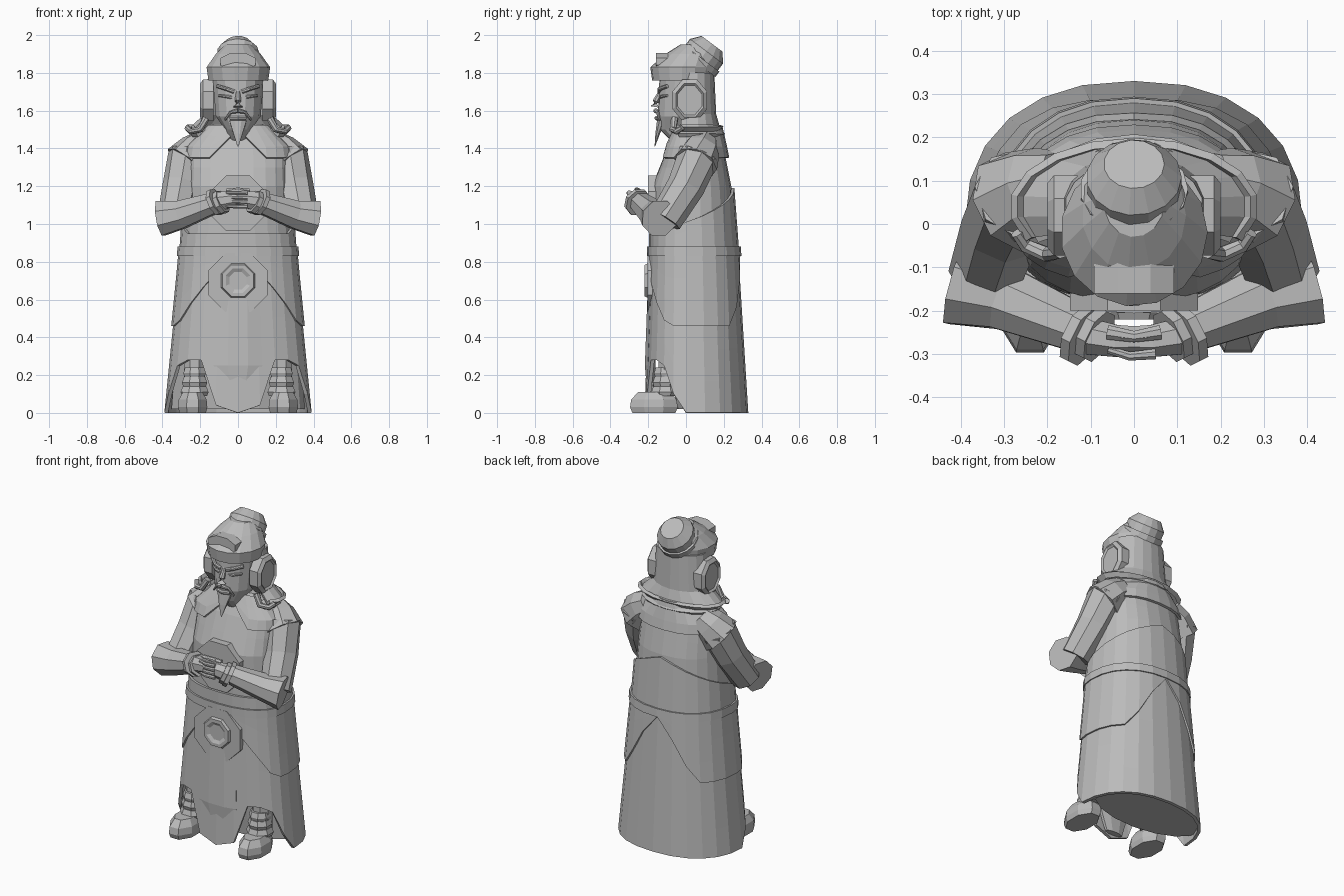
import bpy, bmesh, math
from mathutils import Vector

old = bpy.data.objects.get("Cube")
if old:
    bpy.data.objects.remove(old)

stone = bpy.data.materials.new("stone_grey")
stone.use_nodes = True
grey = (.5, .5, .5, 1)
stone.diffuse_color = grey
stone.node_tree.nodes["Principled BSDF"].inputs["Base Color"].default_value = grey

X, Y, Z = Vector((1, 0, 0)), Vector((0, 1, 0)), Vector((0, 0, 1))
OCTAGON = [22.5 + 45 * k for k in range(8)]
ROUND = range(0, 360, 24)
AROUND = range(0, 360, 15)
OPEN_FRONT = range(-30, 211, 20)


def loft(name, rings, cap=True, closed=True, thick=0):
    """Skin a list of equal-length point rings."""
    bm = bmesh.new()
    rows = [[bm.verts.new(point) for point in ring] for ring in rings]
    count = len(rows[0])
    for low, high in zip(rows, rows[1:]):
        for i in range(count if closed else count - 1):
            j = (i + 1) % count
            bm.faces.new((low[i], low[j], high[j], high[i]))
    if cap:
        bm.faces.new(rows[0])
        bm.faces.new(rows[-1])
    bmesh.ops.recalc_face_normals(bm, faces=bm.faces)
    mesh = bpy.data.meshes.new(name)
    bm.to_mesh(mesh)
    bm.free()
    mesh.materials.append(stone)
    part = bpy.data.objects.new(name, mesh)
    bpy.context.collection.objects.link(part)
    if thick:
        shell = part.modifiers.new("thickness", "SOLIDIFY")
        shell.thickness = thick
        shell.offset = 0


def oval(centre, axis, wide, high, angles):
    """Ring of points around an axis."""
    u = X if abs(axis.z) > .95 else axis.cross(Z).normalized()
    v = axis.cross(u)
    turns = [math.radians(a) for a in angles]
    return [Vector(centre) + u * wide * math.cos(t) + v * high * math.sin(t) for t in turns]


def stack(name, axis, layers, angles=OCTAGON, **options):
    """Layers of (centre, half width, half height) along one axis."""
    loft(name, [oval(c, axis, w, h, angles) for c, w, h in layers], **options)


def tube(name, points, start, end, side=1, flat=1):
    """Tapered limb through the points."""
    path = [Vector((x * side, y, z)) for x, y, z in points]
    last = len(path) - 1
    rings = []
    for i, centre in enumerate(path):
        along = (path[min(i + 1, last)] - path[max(i - 1, 0)]).normalized()
        radius = start + (end - start) * i / last
        rings.append(oval(centre, along, radius, radius * flat, OCTAGON))
    loft(name, rings)


# robed figure: height, half width, front depth, back depth
BODY = [(0, .38, -.21, .32), (.8, .3, -.18, .27), (1.2, .27, -.18, .24),
        (1.4, .26, -.1, .2), (1.53, .13, -.03, .17)]


def body(angle, z, off=0):
    """Point on the robe, with the angle measured from the front."""
    for below, above in zip(BODY, BODY[1:]):
        if z <= above[0]:
            break
    t = (z - below[0]) / (above[0] - below[0])
    wide, front, back = [p + (q - p) * t for p, q in zip(below[1:], above[1:])]
    s, c = math.sin(math.radians(angle)), math.cos(math.radians(angle))
    x = (wide + off) * math.copysign(abs(s) ** .87, s)
    reach = front - off if c > 0 else back + off
    return x, reach * abs(c) ** .87, z


def wrap(name, hem, top, off, steps=3, thick=.015):
    """Cloth layer; hem and top are rules of the angle away from the front."""
    rings = []
    for k in range(steps + 1):
        ring = []
        for angle in AROUND:
            fold = min(angle, 360 - angle)
            low, high = hem(fold), top(fold)
            ring.append(body(angle, low + (high - low) * k / steps, off))
        rings.append(ring)
    loft(name, rings, cap=False, thick=thick)


def level(z):
    return lambda angle: z


# torso, skirt with arches over the feet, and cloth layers
loft("torso", [[body(a, z) for a in AROUND] for z in (.8, 1, 1.2, 1.3, 1.4, 1.47, 1.53)])
wrap("skirt", lambda a: max(0, min(.28, (a - 13) * .02, (85 - a) * .01)), level(.85), 0, 5, .02)
stack("inner_robe", Z, [((0, .12, .02), .36, .17), ((0, .08, .4), .33, .19)], ROUND)
wrap("side_skirt_panels", lambda a: min(.83, max(.46, .85 - a * .006, a * .01 - .94)),
     level(.84), .012)
wrap("belt", level(.83), level(.88), .016, 1, .02)
wrap("waist_wrap", level(.87), lambda a: max(.95, .83 + a * .002), .008)
wrap("shoulder_cape", lambda a: max(.0 + 1.35, 1.5 - a * .005), level(1.52), .012)
stack("belly_plate", Y, [((0, y, 1.11), .16, .16) for y in (-.2, -.14)])
stack("front_panel", Z, [((0, -.18, .02), .06, .02), ((0, -.19, .25), .14, .03),
                         ((0, -.17, .8), .12, .03)])

# belt ornament
stack("belt_shield", Y, [((0, y, .69), .17, .17) for y in (-.205, -.16)])
stack("belt_ring", Y, [((0, y, .7), r, r) for r, y in
                       ((.1, -.2), (.09, -.22), (.07, -.22), (.05, -.21))])

# neck drape hanging from the hood, open at the front
stack("neck_drape", Z, [((0, .04, z), w, h) for z, w, h in
                        ((1.8, .15, .1), (1.58, .17, .11), (1.5, .26, .14), (1.52, .28, .15))],
      OPEN_FRONT, cap=False, closed=False, thick=.02)
stack("collar", Z, [((0, .04, 1.47), .25, .16), ((0, .04, 1.5), .2, .13)],
      OPEN_FRONT, cap=False, closed=False, thick=.02)

# head, hood and topknot
stack("head", Z, [((0, 0, 1.44), .06, .08), ((0, -.02, 1.5), .07, .12),
                  ((0, -.01, 1.57), .12, .14), ((0, 0, 1.8), .14, .14)], ROUND)
stack("hood", Z, [((0, -.02, 1.76), .16, .16), ((0, -.02, 1.83), .17, .17),
                  ((0, .02, 1.9), .12, .13), ((0, .05, 1.95), .07, .08)], ROUND)
stack("hood_crest", Y, [((0, y, 1.86), .1, .05) for y in (-.16, -.08)])
tilt = Vector((0, .6, .8))
knot = Vector((0, .06, 1.85))
stack("topknot", tilt, [(knot + tilt * d, r, r) for d, r in
                        ((-.05, .1), (.02, .11), (.08, .11), (.13, .07))], ROUND)
stack("topknot_band", tilt, [(knot + tilt * d, .125, .12) for d in (0, .035)], ROUND)

# face
tube("nose", [(0, -.13, 1.71), (0, -.16, 1.65), (0, -.165, 1.62)], .01, .027)
tube("mouth", [(-.04, -.14, 1.56), (0, -.155, 1.56), (.04, -.14, 1.56)], .012, .012)
tube("beard", [(0, -.13, 1.55), (0, -.15, 1.48), (0, -.165, 1.41)], .05, .003, flat=.5)

for side, tag in ((1, "left_"), (-1, "right_")):
    tube(tag + "brow", [(.02, -.14, 1.7), (.06, -.14, 1.715), (.11, -.1, 1.73)], .012, .01, side)
    tube(tag + "eye", [(.03, -.13, 1.67), (.06, -.13, 1.675), (.1, -.1, 1.68)], .011, .007, side)
    tube(tag + "moustache", [(0, -.16, 1.6), (.04, -.15, 1.59), (.07, -.14, 1.55)],
         .013, .005, side)
    stack(tag + "ear_flap", X, [((side * x, .02, 1.655), .1 * k, .12 * k) for x, k in
                                ((.13, 1), (.185, 1), (.2, .8), (.19, .7))])
    tube(tag + "drape_curl", [(.17, -.06, 1.56), (.2, -.07, 1.5), (.25, -.05, 1.49),
                              (.27, -.02, 1.51)], .02, .015, side)

    # arm and layered cuffs
    tube(tag + "shoulder_guard", [(.17, .09, 1.43), (.22, .08, 1.39), (.28, .05, 1.32)],
         .08, .12, side)
    tube(tag + "upper_sleeve", [(.26, .07, 1.37), (.3, 0, 1.2), (.34, -.11, 1.02)],
         .11, .09, side)
    tube(tag + "forearm_sleeve", [(.41, -.14, 1.03), (.3, -.17, 1.05), (.13, -.24, 1.11)],
         .1, .06, side)
    for layer in range(2):
        x = .13 - layer * .03
        radius = .075 - layer * .01
        tube(tag + "cuff", [(x, -.25, 1.11), (x - .02, -.26, 1.12)], radius, radius, side)

    # clasped hands
    tube(tag + "hand", [(.1, -.26, 1.12), (.04, -.27, 1.13), (-.03, -.27, 1.13)],
         .045, .035, side, 1.2)
    tube(tag + "thumb", [(.06, -.25, 1.17), (0, -.26, 1.18), (-.03, -.26, 1.18)],
         .018, .01, side)

    # boot with stacked folds
    stack(tag + "foot", Z, [((side * .24, -.17, z), .08 * k, .13 * k) for z, k in
                            ((0, .95), (.03, 1.05), (.07, 1), (.11, .7))])
    for fold, z in enumerate((.09, .14, .19)):
        radius = .08 - fold * .008
        stack(tag + "boot_fold", Z, [((side * .23, -.11, z + d), radius * k, radius * k)
                                     for d, k in ((0, .9), (.02, 1), (.05, .85))])
    stack(tag + "leg", Z, [((side * .23, -.09, z), .06, .06) for z in (.1, .4)])

# fingers wrapped over the front
for k in range(4):
    z = 1.165 - k * .024
    tube("finger", [(.05, -.3, z), (-.01, -.305, z), (-.06, -.29, z)], .013, .009)
